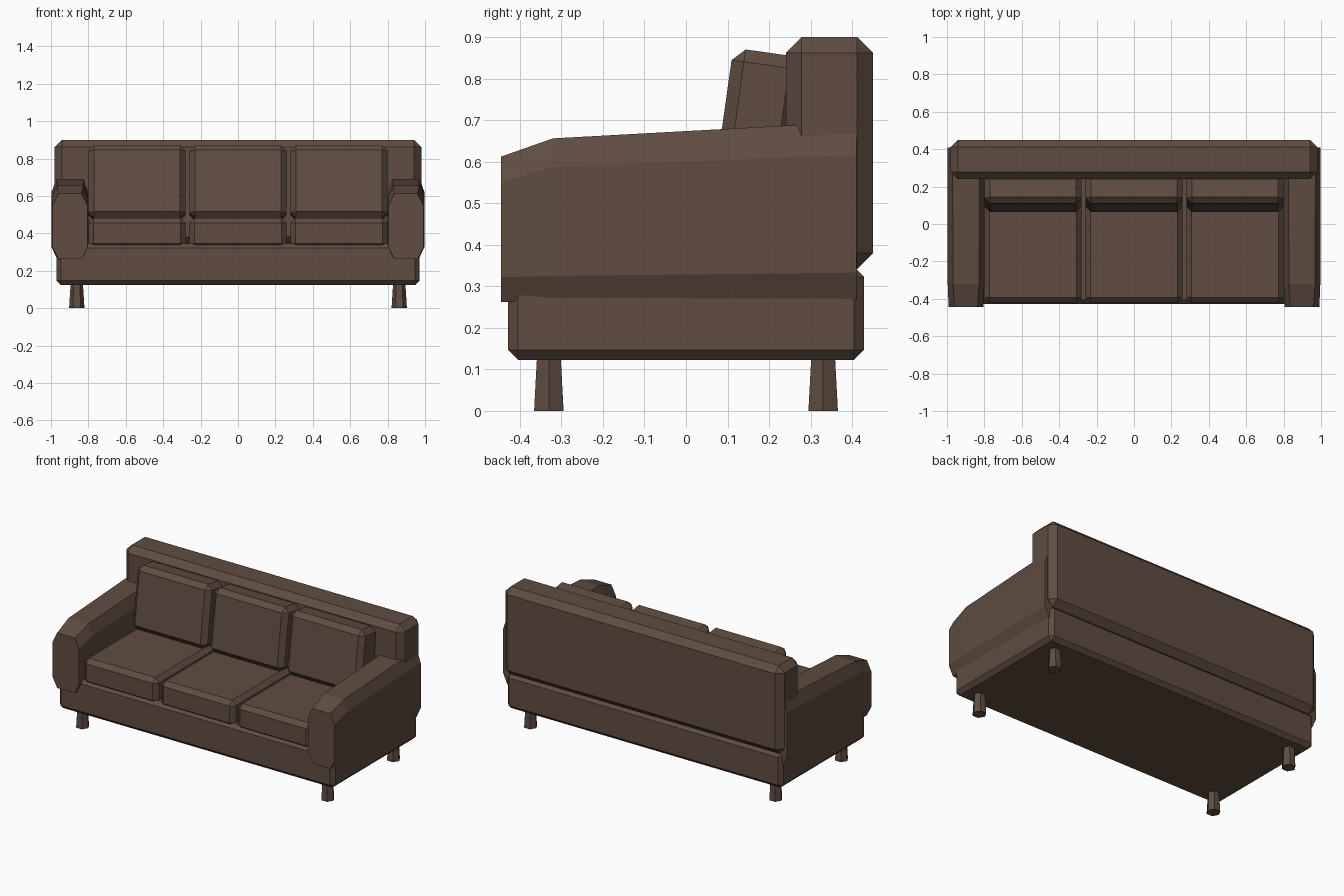
import bpy, bmesh, math
from mathutils import Matrix, Vector

if "Cube" in bpy.data.objects:
    bpy.data.objects.remove(bpy.data.objects["Cube"])

brown = bpy.data.materials.new("dark brown leather")
brown.diffuse_color = (0.115, 0.073, 0.053, 1)
brown.use_nodes = True
brown.node_tree.nodes["Principled BSDF"].inputs["Base Color"].default_value = brown.diffuse_color


def finish(name, bm):
    bmesh.ops.recalc_face_normals(bm, faces=bm.faces[:])
    me = bpy.data.meshes.new(name)
    bm.to_mesh(me)
    bm.free()
    me.materials.append(brown)
    ob = bpy.data.objects.new(name, me)
    bpy.context.collection.objects.link(ob)
    return ob


def chamfer_box(name, size, centre, bevel, tilt=0.0):
    bm = bmesh.new()
    bmesh.ops.create_cube(bm, size=1)
    bmesh.ops.scale(bm, vec=size, verts=bm.verts[:])
    bmesh.ops.bevel(bm, geom=bm.edges[:], offset=bevel, segments=1,
                    affect='EDGES', profile=0.5)
    bm.transform(Matrix.Translation(centre) @ Matrix.Rotation(tilt, 4, 'X'))
    return finish(name, bm)


# Base frame and backrest
chamfer_box("base", (1.94, 0.856, 0.224), (0, 0, 0.235), 0.024)
chamfer_box("backrest", (1.96, 0.21, 0.558), (0, 0.345, 0.621), 0.038)

# Seat cushions and leaning back cushions
lean = math.radians(8)
up = Vector((0, math.sin(lean), math.cos(lean)))
back = Vector((0, math.cos(lean), -math.sin(lean)))
for label, x in (("left", -0.54), ("middle", 0), ("right", 0.54)):
    chamfer_box(label + "_seat_cushion", (0.52, 0.69, 0.163),
                (x, -0.075, 0.4015), 0.027)
    c = Vector((x, 0.0865, 0.68)) + back * 0.085
    chamfer_box(label + "_back_cushion", (0.52, 0.17, 0.392), c, 0.03, -lean)

# Arms: octagonal sections (y, half width, flat half width, four heights)
sections = [
    (-0.445, 0.093, 0.062, 0.262, 0.322, 0.55, 0.612),
    (-0.32, 0.098, 0.07, 0.268, 0.325, 0.588, 0.656),
    (0.41, 0.10, 0.072, 0.27, 0.333, 0.617, 0.696),
]
for label, side in (("left", -1), ("right", 1)):
    bm = bmesh.new()
    rings = []
    for y, w, f, z0, z1, z2, z3 in sections:
        outline = [(-f, z0), (f, z0), (w, z1), (w, z2),
                   (f, z3), (-f, z3), (-w, z2), (-w, z1)]
        rings.append([bm.verts.new((side * 0.898 + x, y, z)) for x, z in outline])
    for a, b in zip(rings, rings[1:]):
        for i in range(8):
            j = (i + 1) % 8
            bm.faces.new((a[i], a[j], b[j], b[i]))
    bm.faces.new(rings[0])
    bm.faces.new(rings[-1])
    finish(label + "_arm", bm)

# Tapered six-sided legs, wider at the floor
for yl, y in (("front", -0.33), ("back", 0.33)):
    for xl, x in (("left", -0.862), ("right", 0.862)):
        bm = bmesh.new()
        bmesh.ops.create_cone(bm, cap_ends=True, segments=6, radius1=0.041,
                              radius2=0.033, depth=0.13)
        # put corners on the x axis
        corner = max(bm.verts, key=lambda v: v.co.x).co
        bm.transform(Matrix.Translation((x, y, 0.065)) @
                     Matrix.Rotation(-math.atan2(corner.y, corner.x), 4, 'Z'))
        finish(yl + "_" + xl + "_leg", bm)
